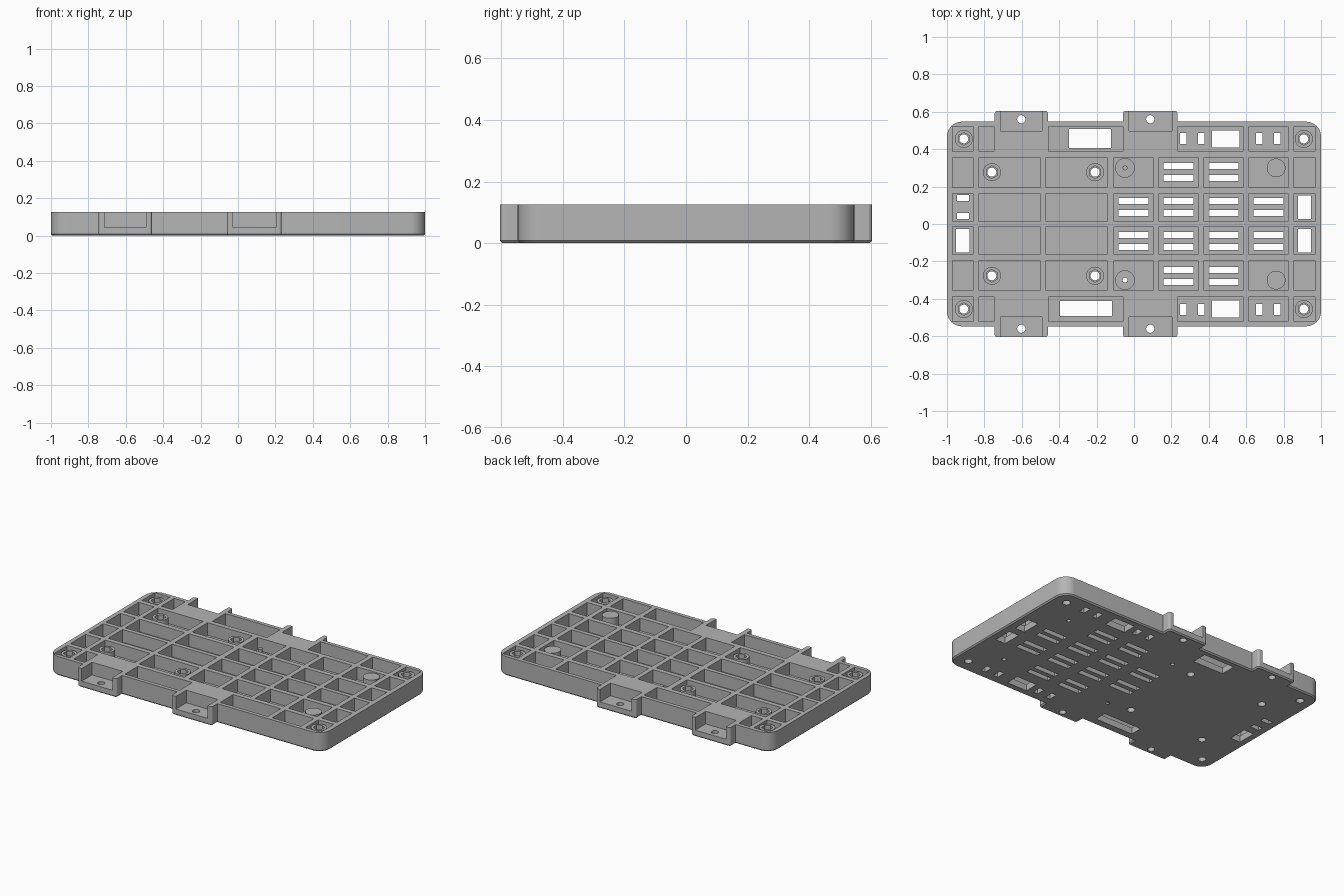
import bpy, bmesh
from math import radians
from mathutils import Matrix

cube = bpy.data.objects.get("Cube")
if cube:
    bpy.data.objects.remove(cube)

HEIGHT, FLOOR = 0.125, 0.042
WIDTH_Y, TAB_Y = 0.547, 0.605

grey = bpy.data.materials.new("light_grey")
grey.use_nodes = True
grey.diffuse_color = (0.46, 0.46, 0.46, 1)
grey.node_tree.nodes["Principled BSDF"].inputs["Base Color"].default_value = grey.diffuse_color


def box(bm, x, y, z):
    """Add a box spanning the given x, y and z ranges."""
    made = bmesh.ops.create_cube(bm, size=1)["verts"]
    for v in made:
        v.co = [r[0] + (c + 0.5) * (r[1] - r[0]) for c, r in zip(v.co, (x, y, z))]


def cylinder(bm, x, y, z, radius, sides=32):
    """Add an upright prism or cylinder centred on x, y."""
    bmesh.ops.create_cone(bm, cap_ends=True, segments=sides, radius1=radius, radius2=radius,
                          depth=z[1] - z[0],
                          matrix=Matrix.Translation((x, y, (z[0] + z[1]) / 2)))


def to_object(bm, name):
    mesh = bpy.data.meshes.new(name)
    bm.to_mesh(mesh)
    bm.free()
    mesh.materials.append(grey)
    obj = bpy.data.objects.new(name, mesh)
    bpy.context.collection.objects.link(obj)
    return obj


def rounded_block(name, x, y, radius):
    """Full height block with round upright corners and a chamfered underside."""
    bm = bmesh.new()
    box(bm, x, y, (0, HEIGHT))
    upright = [e for e in bm.edges if abs(e.verts[0].co.z - e.verts[1].co.z) > 0.01]
    bmesh.ops.bevel(bm, geom=upright, offset=radius, segments=10, profile=0.5, affect='EDGES')
    rim = [e for e in bm.edges if all(v.co.z < 0.001 for v in e.verts)]
    bmesh.ops.bevel(bm, geom=rim, offset=0.008, segments=1, affect='EDGES')
    return to_object(bm, name)


def combine(target, tool, operation):
    mod = target.modifiers.new(operation.lower(), 'BOOLEAN')
    mod.operation, mod.solver, mod.object = operation, 'EXACT', tool
    bpy.context.view_layer.objects.active = target
    bpy.ops.object.modifier_apply(modifier=mod.name)
    bpy.data.objects.remove(tool)


def mirrored(y):
    return [y, (-y[1], -y[0])]


# Outer block, with two cross bars whose ends form the mounting tabs
tray = rounded_block("ribbed_mounting_tray", (-1, 1), (-WIDTH_Y, WIDTH_Y), 0.08)
tabs = [(-0.745, -0.46), (-0.059, 0.233)]
for x in tabs:
    combine(tray, rounded_block("tab_bar", x, (-TAB_Y, TAB_Y), 0.015), 'UNION')

# Pockets between the ribs, and the open recesses in the tabs
columns = [(-0.971, -0.86), (-0.83, -0.503), (-0.47, -0.144), (-0.107, 0.102),
           (0.134, 0.342), (0.374, 0.583), (0.615, 0.824), (0.856, 0.968)]
edge_columns = [columns[0], (-0.83, -0.749), (-0.458, -0.06), (0.236, 0.583),
                columns[6], columns[7]]
rows = [((0.014, 0.164), columns), ((0.196, 0.356), columns), ((0.388, 0.522), edge_columns)]
bm = bmesh.new()
for row, cells in rows:
    for y in mirrored(row):
        for x in cells:
            box(bm, x, y, (FLOOR, 0.3))
for x0, x1 in tabs:
    for y in mirrored((0.497, 0.7)):
        box(bm, (x0 + 0.031, x1 - 0.031), y, (FLOOR, 0.3))
combine(tray, to_object(bm, "pocket_cutter"), 'DIFFERENCE')

# Round bosses: nut holders and solid posts
nuts = [(x, s * y) for x, y in ((-0.91, 0.455), (0.908, 0.455), (-0.76, 0.277), (-0.208, 0.277))
        for s in (-1, 1)]
posts = [(x, s * 0.3) for x in (-0.048, 0.76) for s in (-1, 1)]
bm = bmesh.new()
for x, y in nuts:
    cylinder(bm, x, y, (FLOOR - 0.02, 0.115), 0.048)
for x, y in posts:
    cylinder(bm, x, y, (FLOOR - 0.02, 0.121), 0.05)
combine(tray, to_object(bm, "bosses"), 'UNION')

# Hexagonal nut recesses
bm = bmesh.new()
for x, y in nuts:
    cylinder(bm, x, y, (0.06, 0.3), 0.034, 6)
combine(tray, to_object(bm, "nut_cutter"), 'DIFFERENCE')

# Vent slots, cable windows and screw holes through the floor
through = (-0.1, 0.3)
bm = bmesh.new()
for row, cells in ((0.043, columns[3:7]), (0.107, columns[3:7]),
                   (0.23, columns[4:6]), (0.294, columns[4:6])):
    for y in mirrored((row, row + 0.033)):
        for x0, x1 in cells:
            box(bm, (x0 + 0.024, x1 - 0.024), y, through)
for y in mirrored((0.428, 0.487)):
    for x in (0.246, 0.342, 0.652, 0.749):
        box(bm, (x, x + 0.034), y, through)
for y in mirrored((0.408, 0.5)):
    box(bm, (0.417, 0.565), y, through)
for y in mirrored((0.027, 0.152)):
    box(bm, (0.876, 0.947), y, through)
box(bm, (-0.952, -0.88), (-0.152, -0.027), through)
for y in (0.027, 0.123):
    box(bm, (-0.947, -0.882), (y, y + 0.033), through)
box(bm, (-0.348, -0.123), (0.406, 0.508), through)
box(bm, (-0.396, -0.118), (-0.492, -0.412), through)
for x, y in nuts:
    cylinder(bm, x, y, through, 0.024)
for x0, x1 in tabs:
    for y in (-0.56, 0.56):
        cylinder(bm, (x0 + x1) / 2, y, through, 0.022)
for x, y in posts:
    cylinder(bm, x, y, (-0.1, 0.09), 0.013, 16)
combine(tray, to_object(bm, "opening_cutter"), 'DIFFERENCE')

# Smooth the round walls and keep the edges sharp
bpy.ops.object.select_all(action='DESELECT')
tray.select_set(True)
bpy.context.view_layer.objects.active = tray
bpy.ops.object.shade_smooth_by_angle(angle=radians(30))
